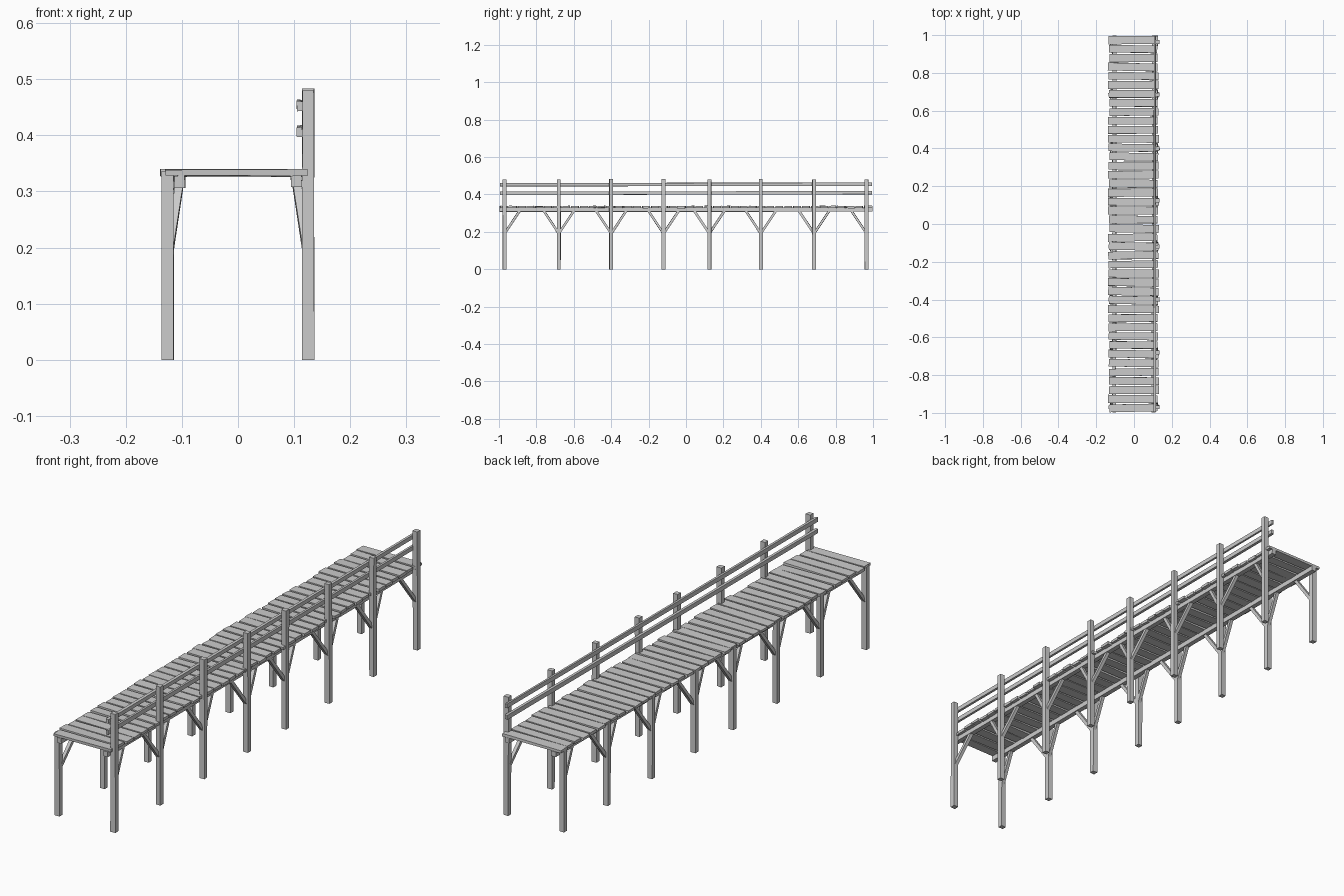
import bpy, bmesh, math, random
from mathutils import Vector, Matrix

if "Cube" in bpy.data.objects:
    bpy.data.objects.remove(bpy.data.objects["Cube"])

random.seed(7)


def jitter(a):
    return random.uniform(-a, a)


def timber(name, p, q, w, d, rough=0.001, side=Vector((1, 0, 0))):
    """Rough-sawn beam from p to q; w is its size along 'side', d across it."""
    p, q = Vector(p), Vector(q)
    axis = (q - p).normalized()
    u = (side - axis * side.dot(axis)).normalized()
    v = axis.cross(u)
    bm = bmesh.new()
    bmesh.ops.create_cube(bm, size=1)
    for vert in bm.verts:
        x, y, z = vert.co
        vert.co = ((p + q) / 2 + axis * z * (q - p).length
                   + u * (x * w + jitter(rough)) + v * (y * d + jitter(rough)))
    bmesh.ops.recalc_face_normals(bm, faces=bm.faces)
    mesh = bpy.data.meshes.new(name)
    bm.to_mesh(mesh)
    bm.free()
    obj = bpy.data.objects.new(name, mesh)
    bpy.context.collection.objects.link(obj)
    return obj


post_ys = [-0.97, -0.68, -0.40, -0.12, 0.125, 0.40, 0.685, 0.965]
POST_X = 0.125

# Posts: short on the left, tall railing posts on the right, with diagonal braces
for i, y in enumerate(post_ys):
    for label, x, top in (("left", -POST_X, 0.337), ("right", POST_X, 0.482)):
        timber(f"{label}_post", (x, y, 0.0), (x, y, top + jitter(0.002)), 0.021, 0.020)
        for s in (-1, 1):
            if (i == 0 and s < 0) or (i == len(post_ys) - 1 and s > 0):
                continue
            inner = math.copysign(0.103, x)
            timber(f"{label}_brace", (math.copysign(0.122, x), y + s * 0.004, 0.197),
                   (inner, y + s * 0.088, 0.323), 0.014, 0.013, 0.0005)

# Long stringers carrying the deck, just inside the posts
for label, s in (("left", -1), ("right", 1)):
    timber(f"{label}_stringer", (s * 0.104, -0.997, 0.318), (s * 0.104, 0.997, 0.318),
           0.019, 0.021)

# Handrails on the inner face of the tall posts
for label, z in (("lower", 0.407), ("upper", 0.453)):
    timber(f"{label}_rail", (0.110, -0.995, z - 0.001), (0.110, 0.995, z + 0.002),
           0.010, 0.017)

# Uneven deck planks
COUNT = 42
pitch = 1.995 / COUNT
for i in range(COUNT):
    y = -0.9975 + pitch * (i + 0.5)
    skew = jitter(0.003)
    z = 0.333 + jitter(0.0008)
    left, right = -0.134 + jitter(0.005), 0.128 + jitter(0.005)
    timber("deck_plank", (left, y - skew, z), (right, y + skew, z),
           0.041 + jitter(0.002), 0.011, 0.0012, Vector((0, 1, 0)))
